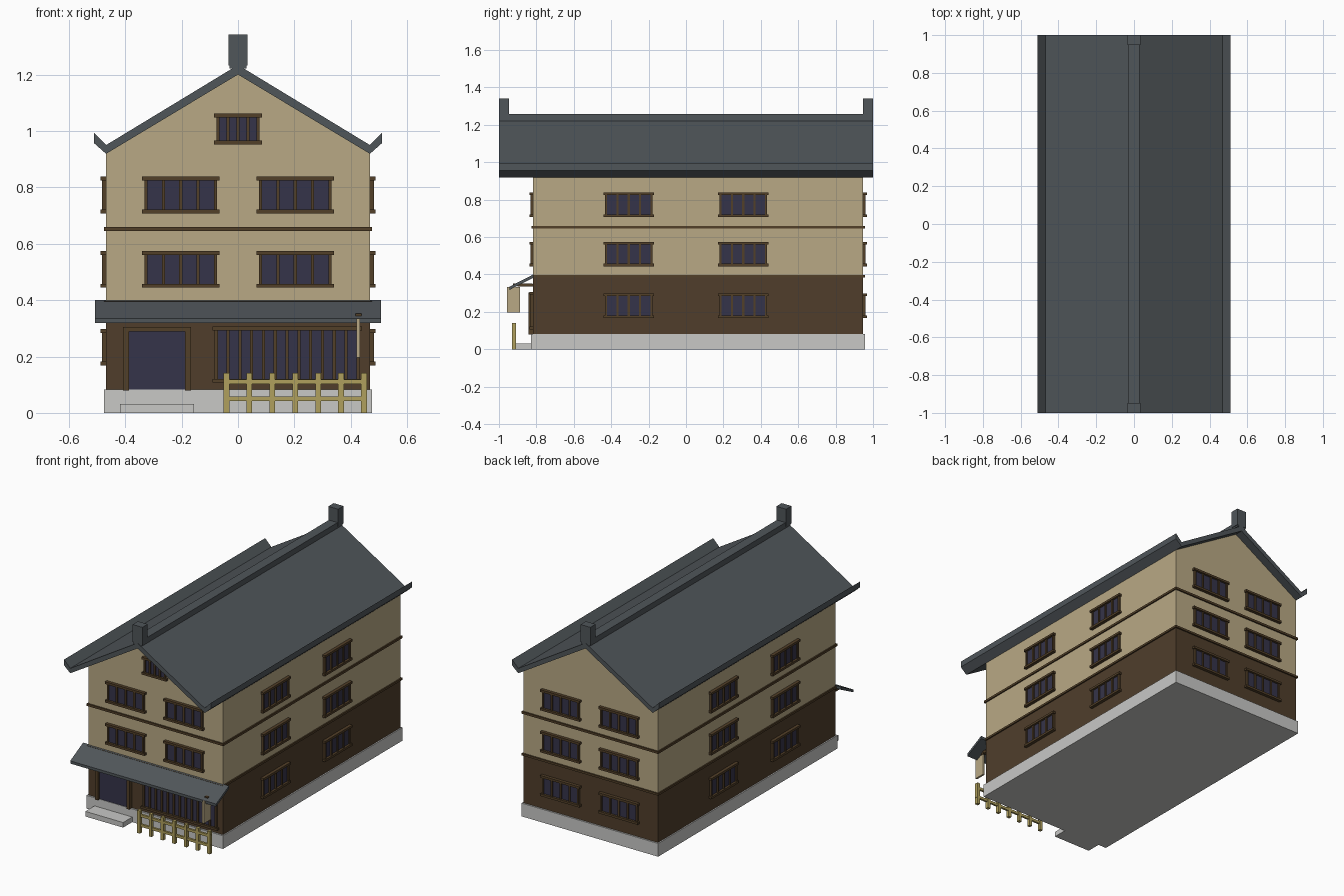
import bpy, bmesh

if "Cube" in bpy.data.objects:
    bpy.data.objects.remove(bpy.data.objects["Cube"])


def mat(name, c):
    m = bpy.data.materials.new(name)
    m.diffuse_color = (*c, 1)
    m.use_nodes = True
    m.node_tree.nodes["Principled BSDF"].inputs["Base Color"].default_value = m.diffuse_color
    return m


PLASTER = mat("tan_plaster", (0.485, 0.395, 0.232))
WOOD = mat("dark_brown_boards", (0.080, 0.048, 0.024))
TRIM = mat("brown_trim", (0.084, 0.050, 0.021))
GLASS = mat("navy_panes", (0.036, 0.034, 0.068))
TILE = mat("slate_roof", (0.080, 0.093, 0.102))
STONE = mat("pale_stone", (0.580, 0.580, 0.565))
BAMBOO = mat("yellow_bamboo", (0.434, 0.352, 0.110))


def finish(name, bm, material):
    bmesh.ops.recalc_face_normals(bm, faces=bm.faces)
    me = bpy.data.meshes.new(name)
    bm.to_mesh(me)
    bm.free()
    me.materials.append(material)
    ob = bpy.data.objects.new(name, me)
    bpy.context.collection.objects.link(ob)
    return ob


def boxes(name, material, items):
    """One object from boxes given as (x0, x1, y0, y1, z0, z1)."""
    bm = bmesh.new()
    for x0, x1, y0, y1, z0, z1 in items:
        vs = bmesh.ops.create_cube(bm, size=1)["verts"]
        for v in vs:
            v.co = (x1 if v.co.x > 0 else x0,
                    y1 if v.co.y > 0 else y0,
                    z1 if v.co.z > 0 else z0)
    return finish(name, bm, material)


def prism(name, material, pts, a, b, axis="y"):
    """Extrude a profile (u, z) along y, or along x when axis is x."""
    bm = bmesh.new()
    place = (lambda u, z, t: (u, t, z)) if axis == "y" else (lambda u, z, t: (t, u, z))
    r0 = [bm.verts.new(place(u, z, a)) for u, z in pts]
    r1 = [bm.verts.new(place(u, z, b)) for u, z in pts]
    bm.faces.new(r0)
    bm.faces.new(r1[::-1])
    n = len(pts)
    for i in range(n):
        j = (i + 1) % n
        bm.faces.new((r0[i], r0[j], r1[j], r1[i]))
    return finish(name, bm, material)


WX, Y0, Y1 = 0.468, -0.818, 0.947    # wall extents


def on_wall(side, u0, u1, z0, z1, d):
    """Box lying on a wall: u along it, sticking out by d."""
    e = 0.01
    return {"front": (u0, u1, Y0 - d, Y0 + e, z0, z1),
            "back": (u0, u1, Y1 - e, Y1 + d, z0, z1),
            "right": (WX - e, WX + d, u0, u1, z0, z1),
            "left": (-WX - d, -WX + e, u0, u1, z0, z1)}[side]


def window(name, side, u, z, w, h, panes, bar=0.011, rail=0.014):
    """Panes behind a frame with upright bars, wider head and sill."""
    hw, hh = w / 2, h / 2
    fw = hw - 0.010
    boxes(name + "_panes", GLASS,
          [on_wall(side, u - fw, u + fw, z - hh + 0.005, z + hh - 0.005, 0.006)])
    parts = [on_wall(side, u - hw, u + hw, z + hh - rail, z + hh, 0.020),
             on_wall(side, u - hw, u + hw, z - hh, z - hh + rail, 0.020)]
    inner = fw - 0.004
    for i in range(panes + 1):
        c = u - inner + 2 * inner * i / panes
        parts.append(on_wall(side, c - bar / 2, c + bar / 2, z - hh + 0.003, z + hh - 0.003, 0.014))
    boxes(name + "_frame", TRIM, parts)


# Foundation, step and walls
boxes("foundation", STONE, [(-0.476, 0.476, -0.829, 0.957, 0, 0.083)])
boxes("door_step", STONE, [(-0.419, -0.156, -0.92, -0.82, 0, 0.032)])
boxes("lower_walls", WOOD, [(-WX, WX, Y0, Y1, 0.08, 0.39)])
prism("upper_walls", PLASTER,
      [(-WX, 0.39), (WX, 0.39), (WX, 0.922), (0, 1.203), (-WX, 0.922)], Y0, Y1)
for nm, z0, z1 in (("lower_band", 0.383, 0.396), ("upper_band", 0.646, 0.660)):
    boxes(nm, TRIM, [(-0.476, 0.476, Y0 - 0.009, Y1 + 0.009, z0, z1)])

# Main roof with upturned eaves
half_top = [(0.511, 0.994), (0.468, 0.950)]
half_low = [(0.468, 0.919), (0.511, 0.957)]
profile = ([(0, 1.234)] + half_top[::-1] + half_low[::-1] + [(0, 1.2)]
           + [(-x, z) for x, z in half_low] + [(-x, z) for x, z in half_top])
prism("main_roof", TILE, profile, -1, 1)
boxes("ridge", TILE, [(-0.030, 0.030, -0.999, 0.999, 1.222, 1.257)])
boxes("ridge_end_blocks", TILE, [(-0.034, 0.034, -1, -0.947, 1.232, 1.342),
                                 (-0.034, 0.034, 0.947, 1, 1.232, 1.342)])

# Canopy over the shop front
prism("front_canopy", TILE,
      [(-0.943, 0.318), (-0.815, 0.383), (-0.815, 0.401), (-0.943, 0.335)],
      -0.508, 0.508, "x")
boxes("canopy_brackets", TRIM,
      [(x - 0.01, x + 0.01, -0.90, Y0, 0.335, 0.349) for x in (-0.43, 0, 0.427)])

# Windows on all sides
for k, z in enumerate((0.233, 0.509, 0.773)):
    for j, s in enumerate((-1, 1)):
        tag = f"floor{k + 1}_{j + 1}"
        if k:
            window("front_window_" + tag, "front", s * 0.203, z, 0.274, 0.130, 4)
        window("back_window_" + tag, "back", s * 0.203, z, 0.274, 0.130, 4)
        for side in ("left", "right"):
            window(f"{side}_window_{tag}", side, s * 0.306, z, 0.272, 0.130, 4)
window("gable_window", "front", 0, 1.007, 0.170, 0.110, 4)
window("shop_lattice", "front", 0.174, 0.207, 0.530, 0.200, 12)

# Sliding door
boxes("door_frame", TRIM, [(-0.408, -0.387, -0.842, Y0, 0.08, 0.305),
                           (-0.188, -0.167, -0.842, Y0, 0.08, 0.305),
                           (-0.408, -0.167, -0.842, Y0, 0.288, 0.305)])
boxes("door_leaves", GLASS, [(-0.39, -0.185, -0.826, Y0, 0.083, 0.29)])
boxes("door_upper_panels", GLASS, [(-0.376, -0.291, -0.830, Y0, 0.185, 0.286),
                                   (-0.282, -0.196, -0.830, Y0, 0.185, 0.286)])

# Hanging shop sign, blank
boxes("sign_board", PLASTER, [(0.421, 0.433, -0.957, -0.888, 0.197, 0.334)])
boxes("sign_rod", TRIM, [(0.416, 0.438, -0.925, -0.82, 0.343, 0.352)])

# Low bamboo fence
boxes("fence_posts", BAMBOO,
      [(x - 0.010, x + 0.010, -0.931, -0.910, 0, 0.142)
       for x in (-0.041 + 0.0813 * i for i in range(7))])
boxes("fence_rails", BAMBOO,
      [(-0.050, 0.458, -0.927, -0.914, z, z + 0.016) for z in (0.042, 0.103)])
